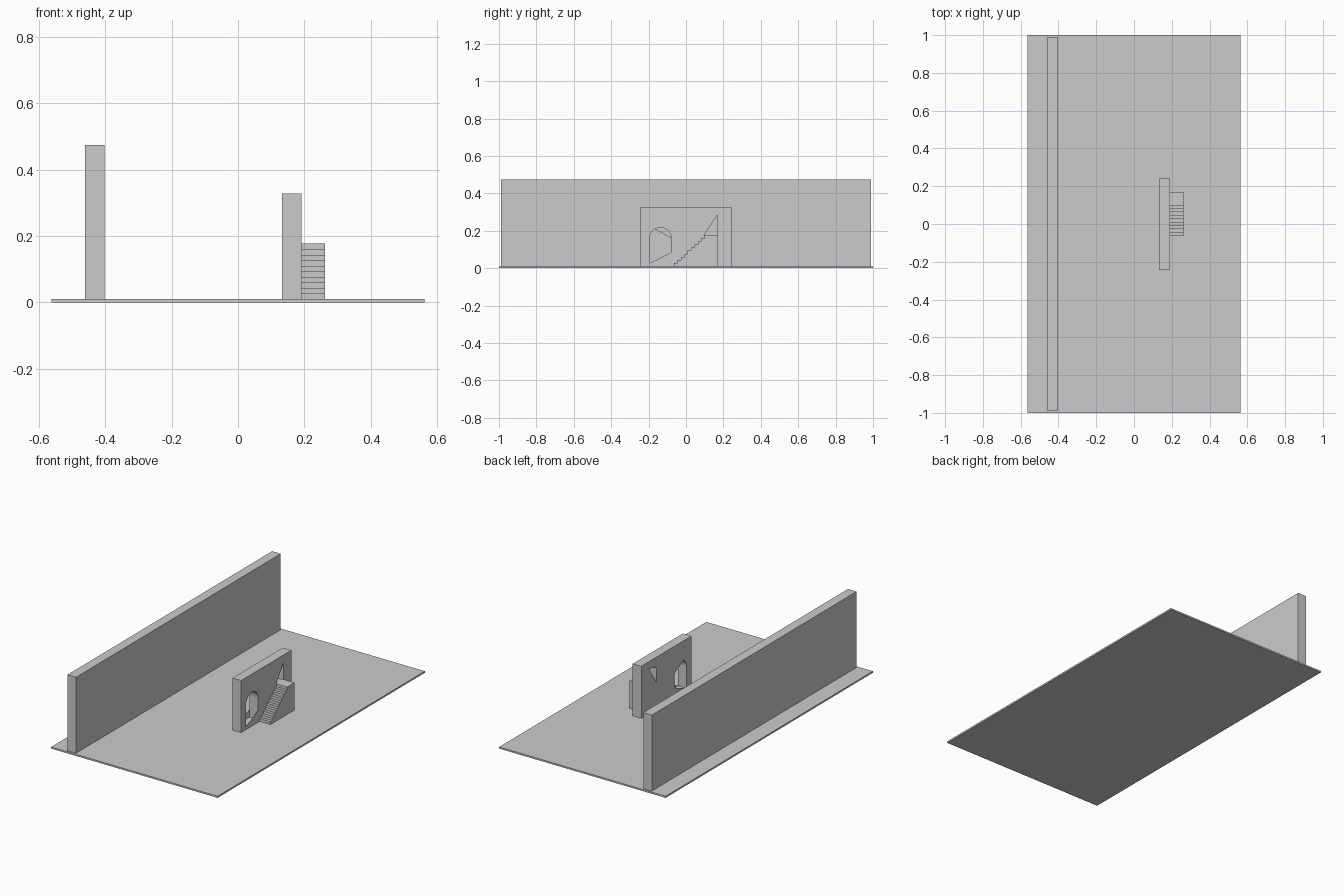
import bpy, bmesh, math

if "Cube" in bpy.data.objects:
    bpy.data.objects.remove(bpy.data.objects["Cube"])


def prism(name, pts, x0, x1):
    """Extrude a (y, z) outline along x."""
    bm = bmesh.new()
    face = bm.faces.new([bm.verts.new((x0, y, z)) for y, z in pts])
    if x1 != x0:
        ext = bmesh.ops.extrude_face_region(bm, geom=[face])
        moved = [v for v in ext["geom"] if isinstance(v, bmesh.types.BMVert)]
        bmesh.ops.translate(bm, verts=moved, vec=(x1 - x0, 0, 0))
        bmesh.ops.recalc_face_normals(bm, faces=bm.faces[:])
    mesh = bpy.data.meshes.new(name)
    bm.to_mesh(mesh)
    bm.free()
    obj = bpy.data.objects.new(name, mesh)
    bpy.context.collection.objects.link(obj)
    return obj


def rect(y0, y1, z0, z1):
    return [(y0, z0), (y1, z0), (y1, z1), (y0, z1)]


def cut(target, name, pts):
    cutter = prism(name, pts, 0.08, 0.24)
    cutter.hide_render = True
    cutter.hide_viewport = True
    cutter.display_type = 'WIRE'
    mod = target.modifiers.new(name, 'BOOLEAN')
    mod.operation = 'DIFFERENCE'
    mod.solver = 'EXACT'
    mod.object = cutter


BACK, FRONT = 0.133, 0.191      # faces of the small wall
FLOOR = 0.01

# Ground plate and long wall
prism("ground_plate", rect(-1, 1, 0, FLOOR), -0.5625, 0.5625)
prism("long_wall", rect(-0.988, 0.988, 0, 0.474), -0.461, -0.403)

# Small wall with an arched opening and an upper doorway
wall = prism("small_wall", rect(-0.243, 0.242, FLOOR, 0.328), BACK, FRONT)
ya, yb, spring, sill = -0.195, -0.079, 0.16, 0.027
r, yc = (yb - ya) / 2, (ya + yb) / 2
N = 12
arc = [(yc + r * math.cos(math.pi * i / N), spring + r * math.sin(math.pi * i / N))
       for i in range(N + 1)]
cut(wall, "arch_cutter", [(ya, sill), (yb, sill)] + arc)
door = [(0.096, 0.175), (0.168, 0.175), (0.168, 0.286), (0.096, 0.265)]
cut(wall, "door_cutter", door)

# Flat infill panels that partly close the openings
prism("arch_sill_front", [(ya, sill), (yb, sill), (yb, 0.085)], FRONT, FRONT)
prism("arch_sill_back", [(ya, sill), (yb, 0.075), (yb, sill)], BACK, BACK)
prism("arch_head_back", arc[:9], BACK, BACK)
prism("door_panel_front", [door[0], door[2], door[3]], FRONT, FRONT)
prism("door_panel_back", [door[0], door[2], door[1]], BACK, BACK)

# Stairs with a landing
STEPS, y0, y_land, y_end, top = 10, -0.063, 0.099, 0.17, 0.177
rise, run = (top - FLOOR) / STEPS, (y_land - y0) / (STEPS - 1)
profile = [(y0, FLOOR)]
for i in range(STEPS):
    y, z = y0 + i * run, FLOOR + (i + 1) * rise
    profile += [(y, z), (y_end if i == STEPS - 1 else y + run, z)]
profile.append((y_end, FLOOR))
prism("stairs", profile, FRONT, 0.263)
